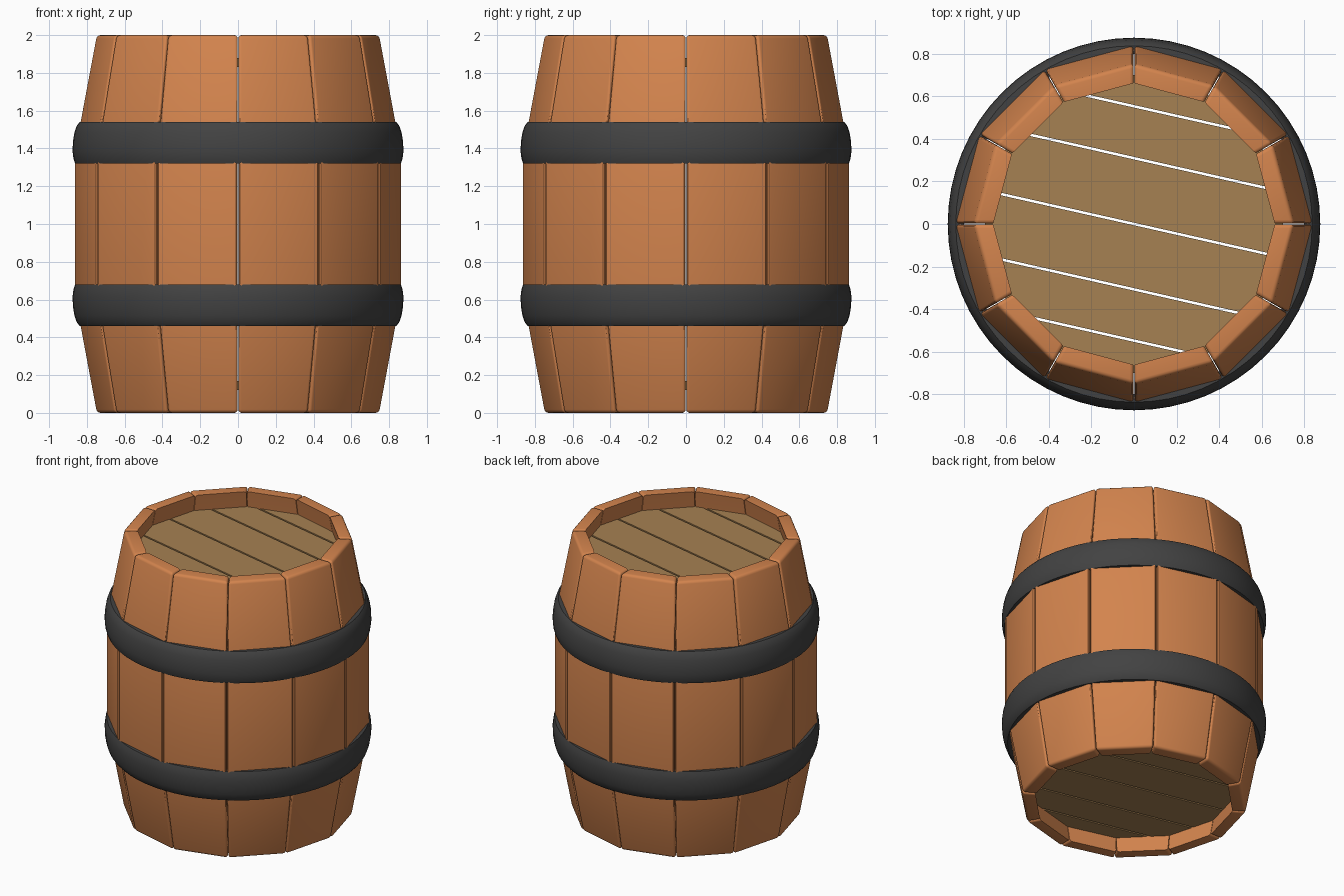
import bpy, bmesh, math
from mathutils import Vector, Matrix

if "Cube" in bpy.data.objects:
    bpy.data.objects.remove(bpy.data.objects["Cube"])


def material(name, rgb):
    m = bpy.data.materials.new(name)
    m.diffuse_color = (*rgb, 1)
    m.use_nodes = True
    m.node_tree.nodes["Principled BSDF"].inputs["Base Color"].default_value = m.diffuse_color
    return m


WOOD = material("stave_wood", (0.65, 0.23, 0.075))
LID = material("lid_wood", (0.38, 0.22, 0.085))
IRON = material("hoop_iron", (0.055, 0.055, 0.055))


def add_object(name, bm, mat, smooth=False):
    bmesh.ops.recalc_face_normals(bm, faces=bm.faces)
    me = bpy.data.meshes.new(name)
    bm.to_mesh(me)
    bm.free()
    me.materials.append(mat)
    ob = bpy.data.objects.new(name, me)
    bpy.context.collection.objects.link(ob)
    if smooth:
        bpy.ops.object.select_all(action='DESELECT')
        ob.select_set(True)
        bpy.context.view_layer.objects.active = ob
        bpy.ops.object.shade_smooth_by_angle(angle=math.radians(35))
    return ob


# Staves: one bent plank, outer edges rounded, turned twelve times
STAVES = 12
HALF = math.pi / STAVES
GAP = 0.002
PROFILE = [(0.0, 0.752), (0.62, 0.868), (1.38, 0.868), (2.0, 0.752)]
THICK = 0.09

bm = bmesh.new()
rings, inner = [], set()
for z, r in PROFILE:
    ring = []
    for rad, side in ((r, -1), (r, 1), (r - THICK, 1), (r - THICK, -1)):
        v = bm.verts.new((rad * math.cos(HALF),
                          side * (rad * math.sin(HALF) - GAP), z))
        ring.append(v)
        if rad < r:
            inner.add(v)
    rings.append(ring)
for a, b in zip(rings, rings[1:]):
    for i in range(4):
        j = (i + 1) % 4
        bm.faces.new((a[i], a[j], b[j], b[i]))
bm.faces.new(rings[0])
bm.faces.new(rings[-1])
bm.normal_update()
bmesh.ops.recalc_face_normals(bm, faces=bm.faces)
edges = [e for e in bm.edges
         if e.calc_face_angle() > 0.7 and not all(v in inner for v in e.verts)]
bmesh.ops.bevel(bm, geom=edges, offset=0.018, segments=3, profile=0.5,
                affect='EDGES', clamp_overlap=True)
stave = add_object("stave", bm, WOOD, smooth=True)
stave.rotation_euler.z = HALF
for k in range(1, STAVES):
    ob = stave.copy()
    ob.name = f"stave_{k + 1}"
    ob.rotation_euler.z = HALF * (2 * k + 1)
    bpy.context.collection.objects.link(ob)


# Iron hoops: bulged band profile revolved; lower hoop mirrors the upper
BAND = [(0.80, 1.32), (0.862, 1.32), (0.871, 1.345), (0.876, 1.385),
        (0.874, 1.435), (0.866, 1.485), (0.853, 1.522), (0.838, 1.54),
        (0.80, 1.54)]


def hoop(name, flip):
    bm = bmesh.new()
    n = 64
    loops = []
    for k in range(n):
        a = 2 * math.pi * k / n
        loops.append([bm.verts.new((r * math.cos(a), r * math.sin(a),
                                    2 - z if flip else z)) for r, z in BAND])
    for k in range(n):
        a, b = loops[k], loops[(k + 1) % n]
        for i in range(len(BAND)):
            j = (i + 1) % len(BAND)
            bm.faces.new((a[i], b[i], b[j], a[j]))
    add_object(name, bm, IRON, smooth=True)


hoop("upper_hoop", False)
hoop("lower_hoop", True)


# Plank lids: a disc sliced into strips with narrow gaps
CUTS = [-0.8, -0.535, -0.3, 0.0, 0.302, 0.54, 0.8]


def lid(name, z, thick=0.05):
    for k, (lo, hi) in enumerate(zip(CUTS, CUTS[1:])):
        bm = bmesh.new()
        bmesh.ops.create_cone(bm, cap_ends=True, segments=STAVES, radius1=0.70,
                              radius2=0.70, depth=thick)
        bmesh.ops.rotate(bm, verts=bm.verts,
                         matrix=Matrix.Rotation(math.radians(12.7), 3, 'Z'))
        for pos, sign in ((lo + 0.006, -1), (hi - 0.006, 1)):
            bmesh.ops.bisect_plane(bm, geom=bm.verts[:] + bm.edges[:] + bm.faces[:],
                                   plane_co=(0, pos, 0), plane_no=(0, sign, 0),
                                   clear_outer=True)
            bmesh.ops.holes_fill(bm, edges=[e for e in bm.edges if e.is_boundary])
        ob = add_object(f"{name}_plank_{k + 1}", bm, LID)
        ob.location.z = z
        ob.rotation_euler.z = math.radians(-12.7)


lid("top_lid", 1.855)
lid("bottom_lid", 0.145)
